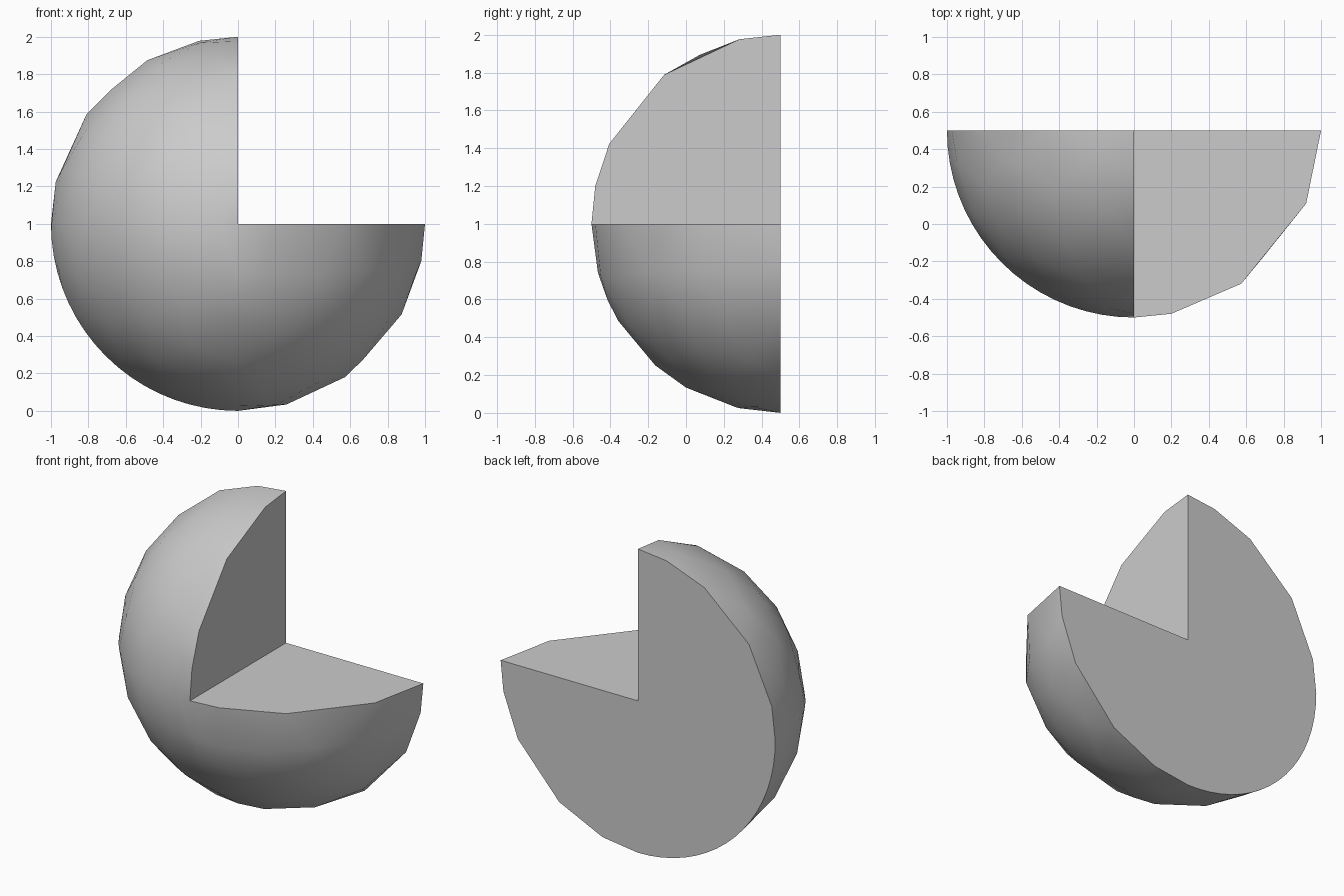
import bpy, bmesh, math
from mathutils import Vector

cube = bpy.data.objects.get("Cube")
if cube:
    bpy.data.objects.remove(cube, do_unlink=True)

# One flat grey for the whole solid
grey = bpy.data.materials.new("plain_grey")
grey.use_nodes = True
colour = (0.6, 0.6, 0.6, 1)
grey.diffuse_color = colour
grey.node_tree.nodes["Principled BSDF"].inputs["Base Color"].default_value = colour

CENTRE = Vector((0, 0.5, 1))
RIGHT, LEFT = Vector((1, 0, 0)), Vector((-1, 0, 0))
UP, DOWN, FRONT = Vector((0, 0, 1)), Vector((0, 0, -1)), Vector((0, -1, 0))
FINE = range(5, 90, 5)


def arc(start, end, degrees):
    """Points on the quarter circle from one axis to another."""
    angles = [math.radians(d) for d in (0, *degrees, 90)]
    return [start * math.cos(a) + end * math.sin(a) for a in angles]


# Edges of the three octants: some coarse, some finely rounded
floor_right = arc(RIGHT, FRONT, (23, 55, 78.5))
floor_left = arc(LEFT, FRONT, FINE)
wall_upper = arc(FRONT, UP, (11.5, 25, 52, 77.5))
wall_lower = arc(FRONT, DOWN, (15, 24, 31, 48.5, 60, 77))
back_lower_right = arc(RIGHT, DOWN, (11.5, 29, 55, 75))
back_upper_left = arc(LEFT, UP, (13, 36, 61, 78))
back_lower_left = arc(LEFT, DOWN, FINE)

# Sphere points that fill the curved skin between the edges
ball = bmesh.new()
bmesh.ops.create_icosphere(ball, subdivisions=3, radius=1)
skin = [v.co.normalized() for v in ball.verts]
ball.free()


def add_octant(bm, sx, sz, *arcs):
    """Convex eighth of a ball, bounded by three arcs and the centre."""
    points = [Vector()] + [p for a in arcs for p in a]
    points += [p for p in skin if min(p.x * sx, -p.y, p.z * sz) > 0.13]
    part = bmesh.new()
    for p in points:
        part.verts.new(p)
    bmesh.ops.remove_doubles(part, verts=part.verts[:], dist=0.0005)
    bmesh.ops.convex_hull(part, input=part.verts[:])
    # Drop the walls shared with a neighbouring octant
    inner = [f for f in part.faces
             if (sz < 0 and all(abs(v.co.x) < 1e-4 for v in f.verts))
             or (sx < 0 and all(abs(v.co.z) < 1e-4 for v in f.verts))]
    bmesh.ops.delete(part, geom=inner, context='FACES')
    piece = bpy.data.meshes.new("octant_piece")
    part.to_mesh(piece)
    part.free()
    bm.from_mesh(piece)
    bpy.data.meshes.remove(piece)


# Half ball with its upper front quarter-wedge missing
bm = bmesh.new()
add_octant(bm, -1, 1, floor_left, wall_upper, back_upper_left)
add_octant(bm, -1, -1, floor_left, wall_lower, back_lower_left)
add_octant(bm, 1, -1, floor_right, wall_lower, back_lower_right)
bmesh.ops.remove_doubles(bm, verts=bm.verts[:], dist=0.0005)
bmesh.ops.dissolve_limit(bm, angle_limit=0.002, verts=bm.verts[:], edges=bm.edges[:])
bmesh.ops.recalc_face_normals(bm, faces=bm.faces[:])
bmesh.ops.translate(bm, vec=CENTRE, verts=bm.verts[:])

mesh = bpy.data.meshes.new("cut_half_ball")
bm.to_mesh(mesh)
bm.free()
mesh.materials.append(grey)
solid = bpy.data.objects.new("cut_half_ball", mesh)
bpy.context.collection.objects.link(solid)

# Smooth skin, crisp cut faces
bpy.ops.object.select_all(action='DESELECT')
solid.select_set(True)
bpy.context.view_layer.objects.active = solid
bpy.ops.object.shade_smooth_by_angle(angle=math.radians(40))
